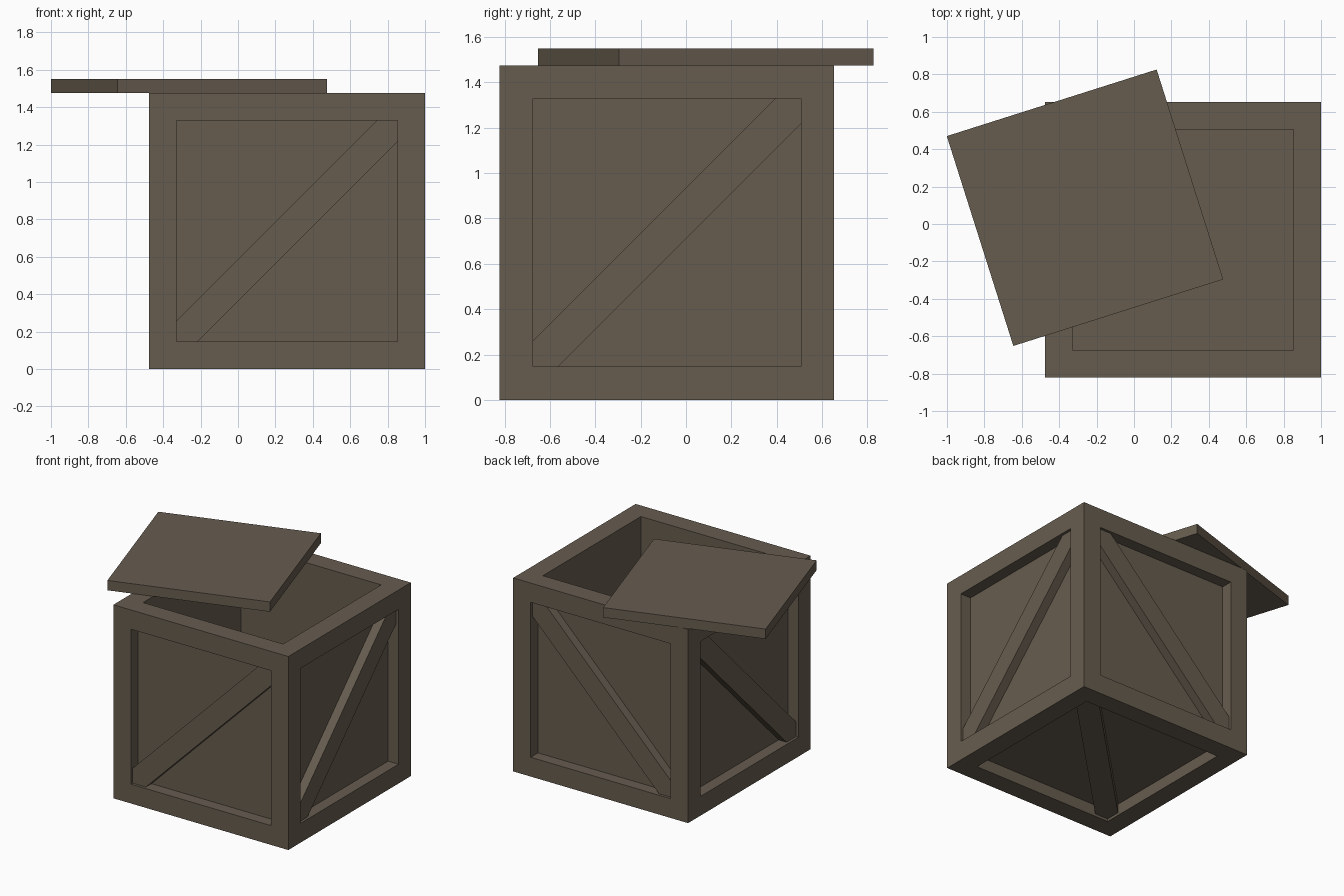
import bpy, bmesh, math
from mathutils import Vector

if "Cube" in bpy.data.objects:
    bpy.data.objects.remove(bpy.data.objects["Cube"])

SIDE, RIM, RECESS = 1.475, 0.147, 0.088   # crate size, frame width, panel depth
CENTRE = Vector((0.2625, -0.0845, SIDE / 2))
HALF = SIDE / 2

wood = bpy.data.materials.new("dark_brown_wood")
wood.diffuse_color = (0.135, 0.108, 0.078, 1)
wood.use_nodes = True
wood.node_tree.nodes["Principled BSDF"].inputs["Base Color"].default_value = wood.diffuse_color


def finish(name, bm, loc, rot_z=0.0):
    bmesh.ops.recalc_face_normals(bm, faces=bm.faces[:])
    mesh = bpy.data.meshes.new(name)
    bm.to_mesh(mesh)
    bm.free()
    mesh.materials.append(wood)
    obj = bpy.data.objects.new(name, mesh)
    obj.location = loc
    obj.rotation_euler.z = rot_z
    bpy.context.collection.objects.link(obj)
    return obj


# Crate body: every face framed, sides sunk to panels, top hollowed out
bm = bmesh.new()
bmesh.ops.create_cube(bm, size=SIDE)
panels = bm.faces[:]
bmesh.ops.inset_individual(bm, faces=panels, thickness=RIM, use_even_offset=True)
bm.normal_update()
normals = [f.normal.copy() for f in panels]
sunk = bmesh.ops.extrude_discrete_faces(bm, faces=panels)["faces"]
for f, n in zip(sunk, normals):
    depth = SIDE - RIM if n.z > 0.5 else RECESS
    bmesh.ops.translate(bm, verts=f.verts[:], vec=-n * depth)
finish("crate_body", bm, CENTRE)


# Diagonal braces, mitred into the corners of each panel
def brace(name, u, v, n):
    u, v, n = Vector(u), Vector(v), Vector(n)
    h, c = HALF - RIM, 0.1125
    outline = [(-h, -h), (c - h, -h), (h, h - c), (h, h), (h - c, h), (-h, c - h)]
    bm = bmesh.new()
    face = bm.faces.new([bm.verts.new(u * a + v * b + n * (HALF - RECESS - 0.005))
                         for a, b in outline])
    ext = bmesh.ops.extrude_face_region(bm, geom=[face])["geom"]
    top = [g for g in ext if isinstance(g, bmesh.types.BMVert)]
    bmesh.ops.translate(bm, verts=top, vec=n * (RECESS + 0.005 - 0.02))
    finish(name, bm, CENTRE)


X, Y, Z = (1, 0, 0), (0, 1, 0), (0, 0, 1)
brace("front_brace", X, Z, (0, -1, 0))
brace("back_brace", X, Z, (0, 1, 0))
brace("right_brace", Y, Z, (1, 0, 0))
brace("left_brace", Y, Z, (-1, 0, 0))
brace("bottom_brace", X, Y, (0, 0, -1))

# Loose lid lying askew on the rim
bm = bmesh.new()
bmesh.ops.create_cube(bm, size=1)
bmesh.ops.scale(bm, verts=bm.verts[:], vec=(1.177, 1.177, 0.075))
finish("lid", bm, (-0.262, 0.087, SIDE + 0.0375), math.radians(17.6))
